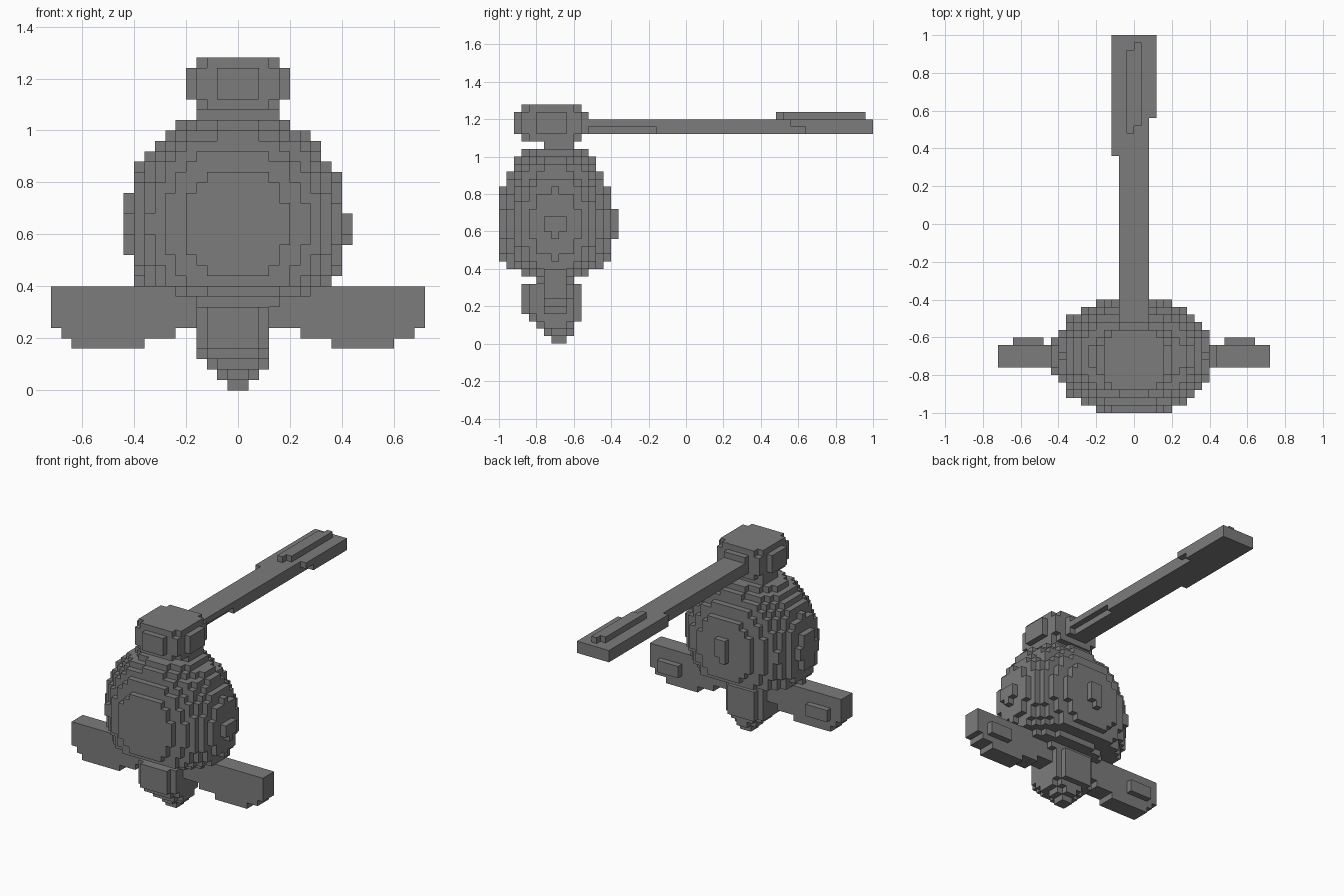
import bpy
import bmesh
import math
from mathutils import Vector

V = 0.04  # edge length of one cube

cube = bpy.data.objects.get("Cube")
if cube:
    bpy.data.objects.remove(cube)

grey = bpy.data.materials.new("mid_grey")
grey.use_nodes = True
grey.diffuse_color = (0.2, 0.2, 0.2, 1)
grey.node_tree.nodes["Principled BSDF"].inputs["Base Color"].default_value = (0.2, 0.2, 0.2, 1)


def box(x0, x1, y0, y1, z0, z1):
    """All grid cells inside a box given in units."""
    r = [range(round(a / V), round(b / V)) for a, b in ((x0, x1), (y0, y1), (z0, z1))]
    return {(i, j, k) for i in r[0] for j in r[1] for k in r[2]}


def disc(cx, cy, rx, ry, z0, z1):
    """Grid cells of an upright elliptical slab."""
    cells = box(-0.48, 0.48, -1.04, -0.32, z0, z1)
    return {c for c in cells
            if (((c[0] + .5) * V - cx) / rx) ** 2 + (((c[1] + .5) * V - cy) / ry) ** 2 <= 1}


def build(name, cells):
    """Skin a set of cells with only its outer faces, merging flat areas."""
    bm = bmesh.new()
    verts = {}

    def vert(p):
        if p not in verts:
            verts[p] = bm.verts.new(Vector(p) * V)
        return verts[p]

    for c in cells:
        for axis in range(3):
            for side in (0, 1):
                n = list(c)
                n[axis] += 2 * side - 1
                if tuple(n) in cells:
                    continue
                u, w = (axis + 1) % 3, (axis + 2) % 3
                ring = []
                for du, dw in ((0, 0), (1, 0), (1, 1), (0, 1)):
                    p = list(c)
                    p[axis] += side
                    p[u] += du
                    p[w] += dw
                    ring.append(vert(tuple(p)))
                bm.faces.new(ring if side else ring[::-1])
    bmesh.ops.dissolve_limit(bm, angle_limit=math.radians(1), verts=bm.verts, edges=bm.edges)
    mesh = bpy.data.meshes.new(name)
    bm.to_mesh(mesh)
    bm.free()
    mesh.materials.append(grey)
    obj = bpy.data.objects.new(name, mesh)
    bpy.context.collection.objects.link(obj)


# Round body: stacked discs following an ellipsoid, cut off flat below
body = set()
for k in range(10, 26):
    s = math.sqrt(1 - (((k + .5) * V - 0.64) / 0.45) ** 2)
    body |= disc(-0.01, -0.70, 0.427 * s, 0.32 * s, k * V, (k + 1) * V)
body |= disc(0.02, -0.70, 0.28, 0.19, 0.36, 0.40)
body |= disc(0, -0.70, 0.22, 0.12, 0.32, 0.36)
# Small studs on the side and back
body |= box(0.40, 0.44, -0.76, -0.64, 0.60, 0.68) | box(0.40, 0.44, -0.72, -0.68, 0.56, 0.60)
body |= box(-0.04, 0.04, -0.40, -0.36, 0.60, 0.72) | box(-0.04, 0, -0.40, -0.36, 0.56, 0.60)
build("body", body)

# Neck and head
build("neck", box(-0.16, 0.16, -0.76, -0.60, 1.04, 1.08))
head = disc(0, -0.72, 0.18, 0.17, 1.08, 1.12)
head |= disc(0, -0.72, 0.205, 0.205, 1.12, 1.24)
head |= disc(0, -0.72, 0.175, 0.175, 1.24, 1.28)
build("head", head)

# Long boom with a paddle end and a ridge on top
boom = box(-0.08, 0.08, -0.60, 1, 1.12, 1.20)
boom -= box(0.04, 0.08, -0.60, -0.16, 1.12, 1.16)
boom |= box(-0.12, 0, 0.36, 1, 1.12, 1.20) | box(0, 0.12, 0.56, 1, 1.12, 1.20)
boom -= box(0.08, 0.12, 0.56, 0.64, 1.12, 1.16)
boom |= box(-0.04, 0, 0.48, 0.92, 1.20, 1.24) | box(0, 0.04, 0.52, 0.96, 1.20, 1.24)
build("boom", boom)

# Flat side fins, stepped underneath, each with a plate on the back
for name, s, tip in (("right_fin", -1, 0.64), ("left_fin", 1, 0.60)):
    fin = set()
    for x0, x1, y0, y1, z0, z1 in ((0.12, 0.72, -0.76, -0.64, 0.24, 0.40),
                                   (0.24, 0.68, -0.76, -0.64, 0.20, 0.24),
                                   (0.36, tip, -0.76, -0.64, 0.16, 0.20),
                                   (0.48, 0.64, -0.64, -0.60, 0.24, 0.32)):
        a, b = sorted((s * x0, s * x1))
        fin |= box(a, b, y0, y1, z0, z1)
    build(name, fin)

# Tapering foot
foot = disc(-0.02, -0.72, 0.15, 0.17, 0.16, 0.32)
foot |= disc(-0.02, -0.70, 0.15, 0.15, 0.12, 0.16)
foot |= disc(0, -0.70, 0.13, 0.12, 0.08, 0.12)
foot |= disc(0, -0.68, 0.09, 0.08, 0.04, 0.08)
foot |= box(-0.04, 0.04, -0.72, -0.64, 0, 0.04)
build("foot", foot)
